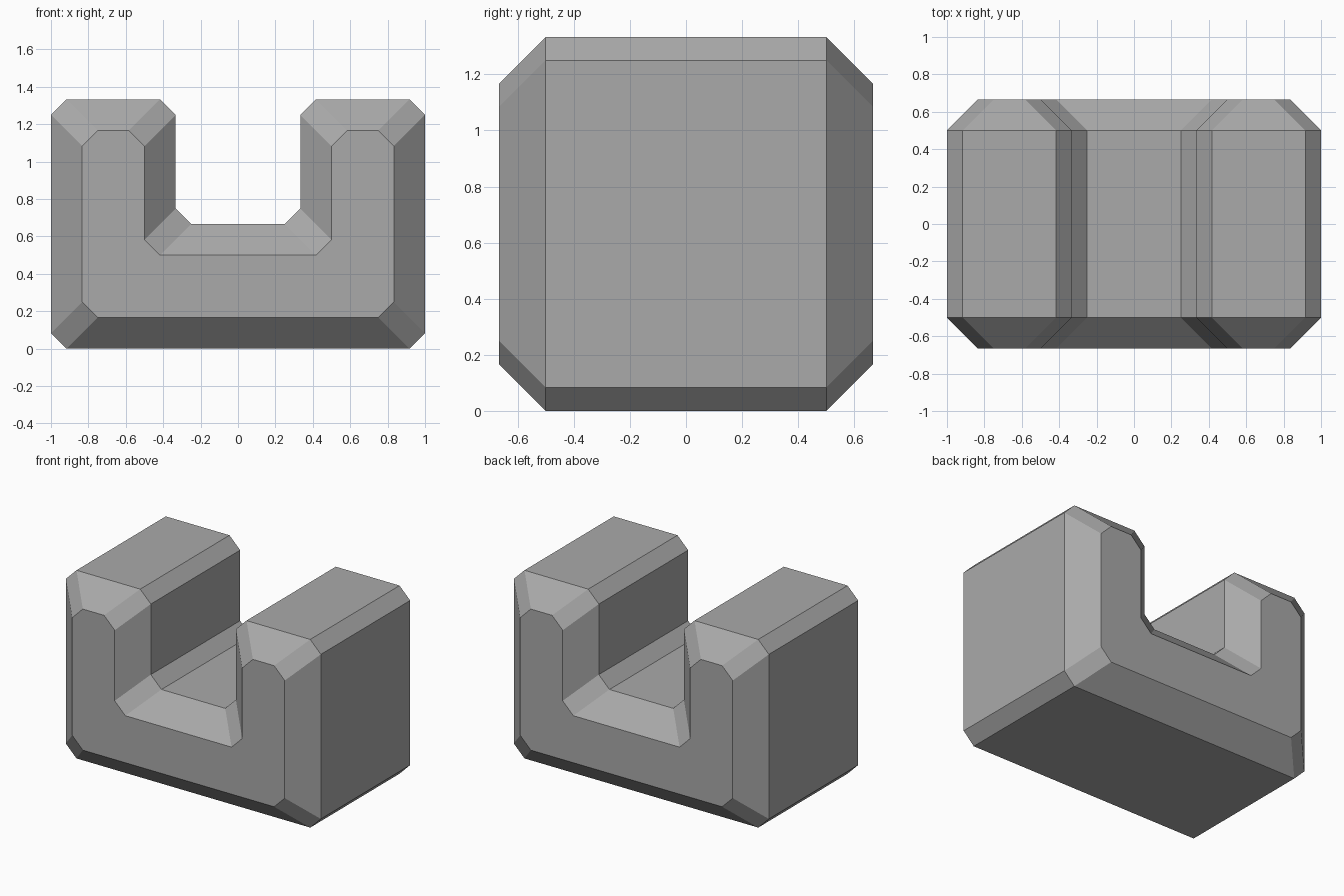
import bpy
import bmesh

cube = bpy.data.objects.get("Cube")
if cube:
    bpy.data.objects.remove(cube)

UNIT = 1 / 12          # the design grid: corner chamfers are one unit wide
INSET = 2 * UNIT       # width and depth of the end bevels
HALF_DEPTH = 0.5

# Right half of the U profile in grid units: x, z, and inward bevel direction
half = [
    (11, 0, -1, 1), (12, 1, -1, 1),         # foot corner
    (12, 15, -1, -1), (11, 16, -1, -1),     # outer top corner
    (5, 16, 1, -1), (4, 15, 1, -1),         # inner top corner
    (4, 9, 1, -1), (3, 8, 1, -1),           # channel floor corner
]
profile = half + [(-x, z, -dx, dz) for x, z, dx, dz in reversed(half)]

# Uniform warm-free grey
grey = bpy.data.materials.new("grey")
grey.use_nodes = True
colour = (0.4, 0.4, 0.4, 1)
grey.diffuse_color = colour
grey.node_tree.nodes["Principled BSDF"].inputs["Base Color"].default_value = colour

bm = bmesh.new()


def ring(y, inset):
    return [bm.verts.new((x * UNIT + dx * inset, y, z * UNIT + dz * inset))
            for x, z, dx, dz in profile]


# Four sections: small front, full body twice, small back
rings = [ring(-HALF_DEPTH - INSET, INSET), ring(-HALF_DEPTH, 0),
         ring(HALF_DEPTH, 0), ring(HALF_DEPTH + INSET, INSET)]
for a, b in zip(rings, rings[1:]):
    for i in range(len(profile)):
        j = (i + 1) % len(profile)
        bm.faces.new((a[i], a[j], b[j], b[i]))

# End caps
bm.faces.new(rings[0])
bm.faces.new(rings[-1])
bmesh.ops.recalc_face_normals(bm, faces=bm.faces)

mesh = bpy.data.meshes.new("u_block")
bm.to_mesh(mesh)
bm.free()
mesh.materials.append(grey)
block = bpy.data.objects.new("u_block", mesh)
bpy.context.collection.objects.link(block)
